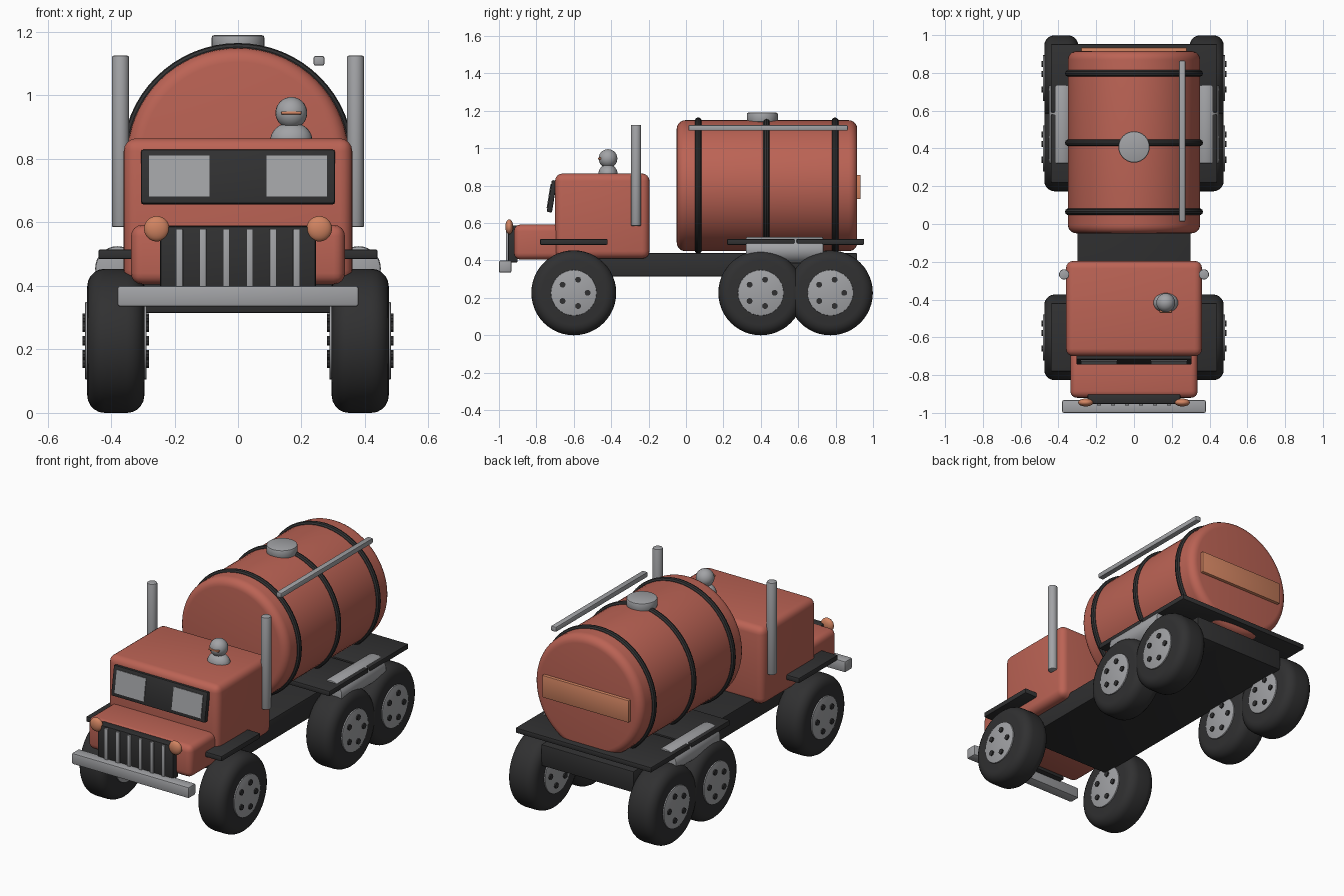
import bpy, math
from mathutils import Vector, Matrix

cube = bpy.data.objects.get("Cube")
if cube:
    bpy.data.objects.remove(cube, do_unlink=True)


def material(name, color, rough=0.6):
    m = bpy.data.materials.new(name)
    m.use_nodes = True
    m.diffuse_color = (*color, 1)
    bsdf = m.node_tree.nodes["Principled BSDF"]
    bsdf.inputs["Base Color"].default_value = (*color, 1)
    bsdf.inputs["Roughness"].default_value = rough
    return m


RED = material("brick red", (0.50, 0.125, 0.09))
METAL = material("grey metal", (0.36, 0.365, 0.38))
DARK = material("dark rubber", (0.03, 0.03, 0.031))
ORANGE = material("amber", (0.64, 0.23, 0.12))


def finish(name, mat, bevel=0, segments=3):
    ob = bpy.context.object
    ob.name = name
    ob.data.materials.append(mat)
    bpy.ops.object.transform_apply(location=False, rotation=True, scale=True)
    if bevel:
        b = ob.modifiers.new("Rounded edges", "BEVEL")
        b.width, b.segments = bevel, segments
        b.limit_method, b.angle_limit = "ANGLE", math.radians(40)
        bpy.ops.object.modifier_apply(modifier=b.name)
    bpy.ops.object.shade_smooth_by_angle(angle=math.radians(35))
    return ob


def box(name, mat, x, y, z, bevel=0.006, segments=2):
    """Box given by its (low, high) extent on each axis."""
    spans = (x, y, z)
    bpy.ops.mesh.primitive_cube_add(size=1, location=[sum(s) / 2 for s in spans])
    bpy.context.object.scale = [s[1] - s[0] for s in spans]
    return finish(name, mat, bevel, segments)


def cylinder(name, mat, center, radius, length, axis, bevel=0, sides=32, segments=2):
    turn = {"X": (0, math.pi / 2, 0), "Y": (math.pi / 2, 0, 0), "Z": (0, 0, 0)}[axis]
    bpy.ops.mesh.primitive_cylinder_add(vertices=sides, radius=radius, depth=length,
                                        location=center, rotation=turn)
    return finish(name, mat, bevel, segments)


def ball(name, mat, center, radii):
    bpy.ops.mesh.primitive_uv_sphere_add(segments=24, ring_count=16, radius=1, location=center)
    bpy.context.object.scale = radii
    return finish(name, mat)


# Chassis and cab
box("chassis", DARK, (-0.30, 0.30), (-0.60, 0.915), (0.315, 0.44))
box("cab", RED, (-0.36, 0.36), (-0.70, -0.195), (0.41, 0.865), 0.04, 4)
box("hood", RED, (-0.337, 0.337), (-0.92, -0.66), (0.405, 0.592), 0.035, 4)

# Windscreen, leaning back towards the top
tilt = Matrix.Rotation(-0.16, 4, "X")
pivot = Matrix.Translation((0, -0.717, 0.743))
screen = [box("windscreen_frame", DARK, (-0.305, 0.305), (-0.014, 0.014), (-0.086, 0.086))]
for side, label in ((1, "left"), (-1, "right")):
    screen.append(box(label + "_window", METAL, sorted((0.09 * side, 0.28 * side)),
                      (-0.018, -0.010), (-0.065, 0.065), 0))
for ob in screen:
    ob.data.transform(Matrix.Translation(ob.location))
    ob.matrix_world = pivot @ tilt

# Grille, bumper and lamps
box("grille", DARK, (-0.245, 0.245), (-0.952, -0.90), (0.39, 0.588))
for i in range(6):
    x = (i - 2.5) * 0.074
    box(f"grille_bar_{i + 1}", METAL, (x - 0.011, x + 0.011), (-0.962, -0.94), (0.39, 0.58), 0.003)
box("bumper", METAL, (-0.38, 0.38), (-1.0, -0.933), (0.335, 0.40), 0.008)
for side, label in ((1, "left"), (-1, "right")):
    ball(label + "_headlight", ORANGE, (side * 0.256, -0.945, 0.58), (0.04, 0.021, 0.04))
    cylinder(label + "_exhaust_stack", METAL, (side * 0.37, -0.267, 0.855), 0.027, 0.54, "Z", 0.005)
    cylinder(label + "_fuel_cylinder", METAL, (side * 0.38, 0.527, 0.455), 0.07, 0.415, "Y", 0.008)

# Axles: mudguard, tyres, hubs and bolts
WHEEL_R = 0.227
for name, y in (("front", -0.60), ("middle", 0.40), ("rear", 0.772)):
    box(name + "_mudguard", DARK, (-0.44, 0.44), (y - 0.181, y + 0.181), (0.484, 0.515))
    for side, label in ((1, "left"), (-1, "right")):
        x = side * 0.385
        part = f"{name}_{label}"
        center = Vector((x, y, WHEEL_R))
        cylinder(part + "_tyre", DARK, center, WHEEL_R, 0.18, "X", 0.055, 48, 5)
        cylinder(part + "_hub", METAL, center, 0.122, 0.194, "X", 0.003, 32)
        for i in range(5):
            a = i * math.tau / 5
            offset = Vector((0, math.cos(a), math.sin(a))) * 0.074
            cylinder(f"{part}_bolt_{i + 1}", DARK, center + offset, 0.016, 0.21, "X", 0, 10)

# Tank with bands, hatch, rail and rear panel
cylinder("tank", RED, (0, 0.433, 0.80), 0.35, 0.965, "Y", 0.045, 64, 5)
for i, y in enumerate((0.065, 0.43, 0.797)):
    bpy.ops.mesh.primitive_torus_add(location=(0, y, 0.80), rotation=(math.pi / 2, 0, 0),
                                     major_radius=0.347, minor_radius=0.018,
                                     major_segments=64, minor_segments=10)
    finish(f"tank_band_{i + 1}", DARK)
cylinder("tank_hatch", METAL, (0, 0.408, 1.165), 0.083, 0.05, "Z", 0.008, 32)
box("tank_rail", METAL, (0.238, 0.272), (0.013, 0.865), (1.094, 1.124), 0.006)
box("rear_panel", ORANGE, (-0.28, 0.28), (0.90, 0.934), (0.728, 0.858), 0.004)

# Roof figure
ball("figure_body", METAL, (0.168, -0.417, 0.86), (0.066, 0.052, 0.055))
ball("figure_head", METAL, (0.168, -0.417, 0.945), (0.05, 0.05, 0.05))
box("figure_visor", ORANGE, (0.136, 0.20), (-0.47, -0.45), (0.94, 0.95), 0.003)
